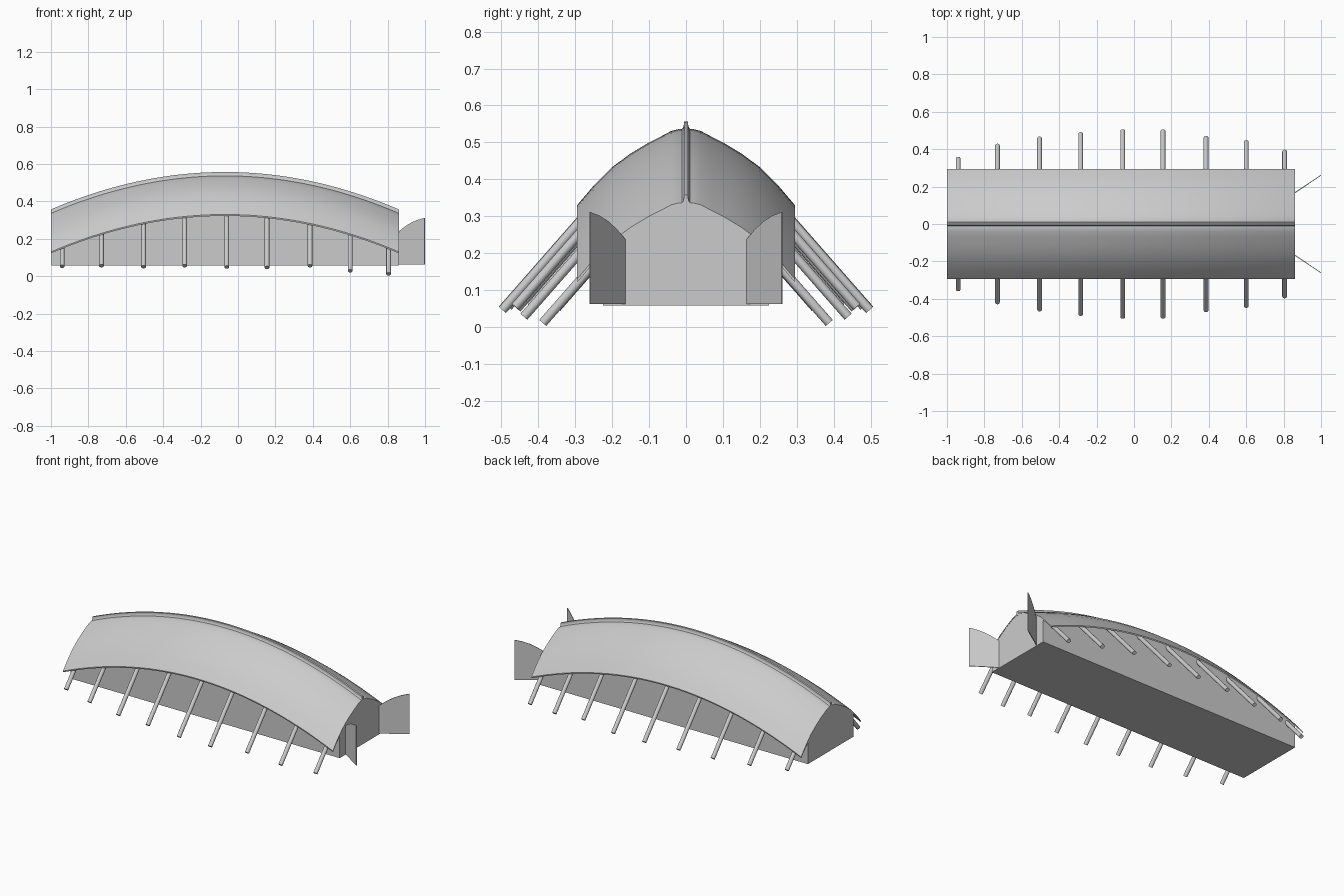
import bpy, bmesh, math
from mathutils import Vector

if "Cube" in bpy.data.objects:
    bpy.data.objects.remove(bpy.data.objects["Cube"])

X0, X1 = -1.0, 0.86
XC, HALF = (X0 + X1) / 2, (X1 - X0) / 2
N = 40
XS = [X0 + (X1 - X0) * i / N for i in range(N + 1)]

# half roof profile (y, height above end level), eave to ridge
HALF_PROFILE = [(0.295, 0.13), (0.25, 0.183), (0.2, 0.233), (0.15, 0.270),
                (0.1, 0.300), (0.07, 0.315), (0.04, 0.331), (0.02, 0.336)]
PROFILE = [(-y, z) for y, z in HALF_PROFILE] + [(0, 0.337)] + HALF_PROFILE[::-1]


def rise(x):
    return 0.2 * (1 - ((x - XC) / HALF) ** 2)


def finish(name, bm, smooth=True):
    bmesh.ops.recalc_face_normals(bm, faces=bm.faces)
    me = bpy.data.meshes.new(name)
    bm.to_mesh(me)
    bm.free()
    ob = bpy.data.objects.new(name, me)
    bpy.context.collection.objects.link(ob)
    if smooth:
        bpy.ops.object.select_all(action='DESELECT')
        ob.select_set(True)
        bpy.context.view_layer.objects.active = ob
        bpy.ops.object.shade_smooth_by_angle(angle=math.radians(30))
    return ob


def loft(name, section, xs):
    """Skin closed (y, z) sections along x and cap both ends."""
    bm = bmesh.new()
    rings = [[bm.verts.new((x, y, z)) for y, z in section(x)] for x in xs]
    n = len(rings[0])
    for a, b in zip(rings, rings[1:]):
        for i in range(n):
            j = (i + 1) % n
            bm.faces.new((a[i], a[j], b[j], b[i]))
    bm.faces.new(rings[0])
    bm.faces.new(rings[-1])
    return finish(name, bm)


# curved roof shell
def roof_section(x):
    r = rise(x)
    return [(y, z + r) for y, z in PROFILE] + \
           [(y * 0.995, z + r - 0.008) for y, z in PROFILE[::-1]]


loft("roof", roof_section, XS)


# hall body, walls reaching up to the roof underside
def body_section(x):
    r = rise(x) - 0.006
    top = [(-0.225, 0.209)] + [p for p in PROFILE if abs(p[0]) < 0.22] + [(0.225, 0.209)]
    return [(-0.225, 0.058)] + [(y, z + r) for y, z in top] + [(0.225, 0.058)]


loft("walls", body_section, [x * 0.998 for x in XS])


# ridge board with flared foot
def ridge_section(x):
    r = rise(x)
    half = [(0.014, 0.333), (0.008, 0.340), (0.006, 0.347), (0.006, 0.357)]
    return [(-y, z + r) for y, z in half] + [(y, z + r) for y, z in half[::-1]]


loft("ridge_board", ridge_section, XS)

# slanted outer posts: (x, foot y, foot z)
POSTS = [(-0.94, 0.35, 0.052), (-0.73, 0.42, 0.055), (-0.505, 0.458, 0.05),
         (-0.285, 0.482, 0.055), (-0.06, 0.497, 0.048), (0.155, 0.497, 0.046),
         (0.385, 0.462, 0.055), (0.60, 0.439, 0.028), (0.805, 0.388, 0.011)]
for i, (x, y, z) in enumerate(POSTS):
    for side, s in (("front", -1), ("back", 1)):
        foot = Vector((x, s * y, z))
        head = Vector((x, s * 0.218, z + (y - 0.218) * 1.14))
        d = head - foot
        bpy.ops.mesh.primitive_cylinder_add(vertices=16, radius=0.0125, depth=d.length,
                                            location=(foot + head) / 2)
        ob = bpy.context.object
        ob.name = f"{side}_post_{i + 1}"
        ob.rotation_euler = d.to_track_quat('Z', 'Y').to_euler()
        bpy.ops.object.shade_smooth_by_angle(angle=math.radians(40))

# open gable doors, outline as (fraction of width, z)
DOOR = [(0, 0.062), (1, 0.062), (1, 0.311), (0.75, 0.302), (0.5, 0.287), (0.25, 0.265), (0, 0.237)]
for side, s in (("front", -1), ("back", 1)):
    bm = bmesh.new()
    along = Vector((0.142, s * 0.095, 0))
    thick = Vector((-along.y, along.x, 0)).normalized() * 0.002
    face = bm.faces.new([bm.verts.new(Vector((0.857, s * 0.165, z)) + along * t - thick)
                         for t, z in DOOR])
    ext = bmesh.ops.extrude_face_region(bm, geom=[face], use_keep_orig=True)
    bmesh.ops.translate(bm, vec=thick * 2,
                        verts=[v for v in ext["geom"] if isinstance(v, bmesh.types.BMVert)])
    finish(f"{side}_door", bm, smooth=False)
